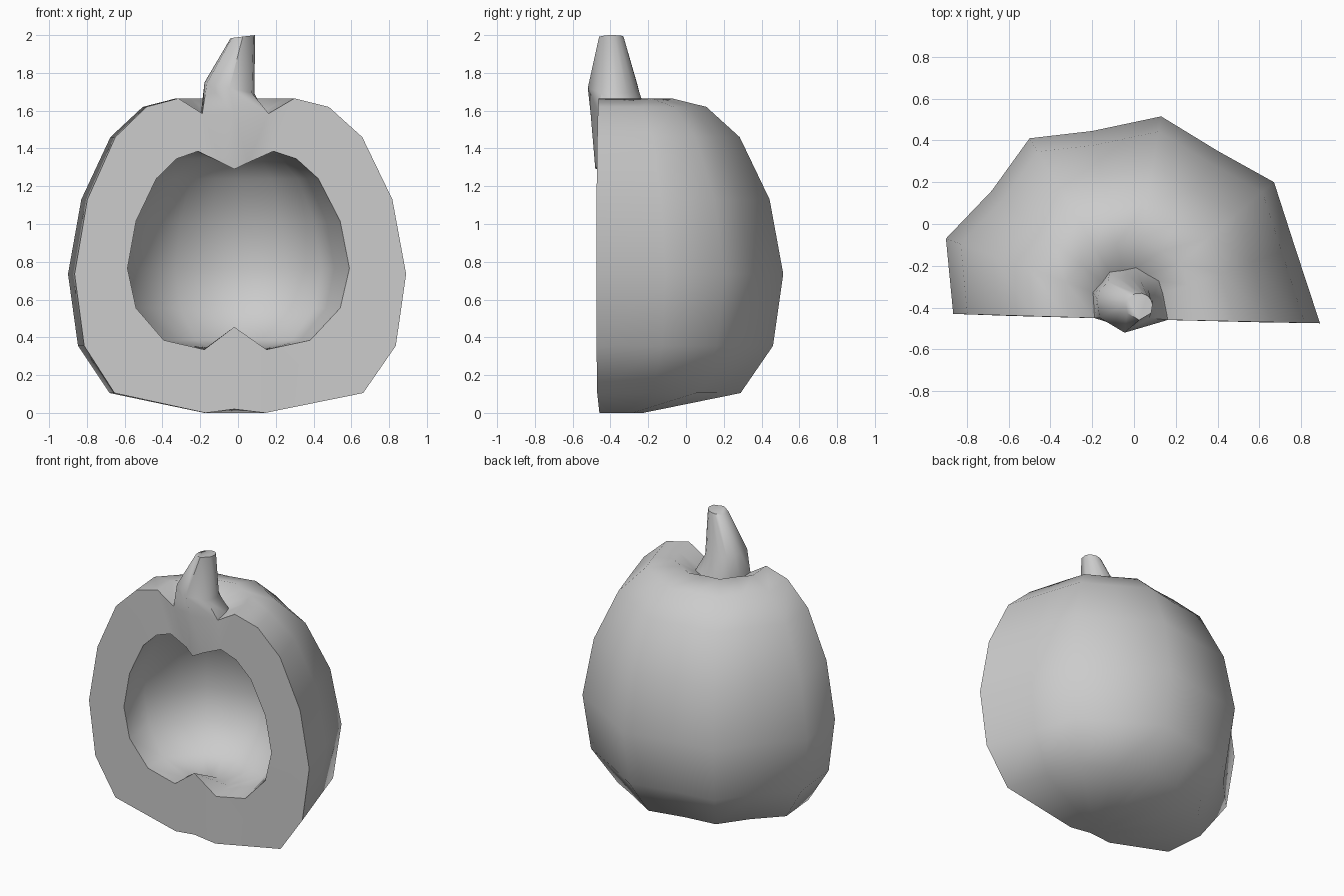
import bpy, bmesh, math

if "Cube" in bpy.data.objects:
    bpy.data.objects.remove(bpy.data.objects["Cube"])

grey = bpy.data.materials.new("plain grey")
grey.use_nodes = True
COLOUR = (0.6, 0.6, 0.6, 1)
grey.diffuse_color = COLOUR
grey.node_tree.nodes["Principled BSDF"].inputs["Base Color"].default_value = COLOUR

# Plan outlines of skin and hollow, from the left cut edge round the back to the right
CX, CY = -0.02, -0.455
SKIN_PLAN = [(-0.865, -0.43), (-0.9, -0.07), (-0.68, 0.16), (-0.5, 0.41), (-0.2, 0.445),
             (0.13, 0.515), (0.4, 0.35), (0.67, 0.2), (0.77, -0.11), (0.89, -0.475)]
HOLLOW_PLAN = [(-0.585, -0.44), (-0.6, -0.19), (-0.45, -0.03), (-0.33, 0.12), (-0.15, 0.16),
               (0.03, 0.22), (0.25, 0.11), (0.44, 0.01), (0.51, -0.2), (0.59, -0.47)]
# Profiles run from top to bottom: (fraction of the plan, height)
SKIN = [(0.2, 1.585), (0.35, 1.665), (0.55, 1.62), (0.745, 1.46), (0.92, 1.13),
        (1, 0.735), (0.94, 0.355), (0.75, 0.105), (0.18, 0)]
HOLLOW = [(0.12, 1.325), (0.34, 1.385), (0.54, 1.345), (0.73, 1.24), (0.92, 1.015),
          (1, 0.765), (0.92, 0.555), (0.66, 0.385), (0.28, 0.335)]
# Stem rings above the crown: (x, y, z, radius, tilt)
STEM = [(-0.045, -0.385, 1.72, 0.135, -0.03), (0.025, -0.395, 1.992, 0.065, 0.008)]


def half_shell(bm, plan, profile, top, bottom):
    """Make the columns of a half shell, each running from pole to pole."""
    first = bm.verts.new((CX, *top))
    last = bm.verts.new((CX, *bottom))
    columns = []
    for i, (x, y) in enumerate(plan):
        # Columns behind the cut converge a little further back
        cy = CY if i in (0, len(plan) - 1) else CY + 0.065
        ring = [bm.verts.new((CX + (x - CX) * f, cy + (y - cy) * f, z)) for f, z in profile]
        columns.append([first] + ring + [last])
    return columns


def join(bm, a, b):
    for i in range(len(a) - 1):
        bm.faces.new(list(dict.fromkeys((a[i], a[i + 1], b[i + 1], b[i]))))


bm = bmesh.new()

# Outer skin, left open at the crown for the stem
skin = half_shell(bm, SKIN_PLAN, SKIN, (-0.505, 1.585), (-0.46, 0.02))
for a, b in zip(skin, skin[1:]):
    join(bm, a[1:], b[1:])

# Hollow inside
hollow = half_shell(bm, HOLLOW_PLAN, HOLLOW, (-0.48, 1.29), (-0.46, 0.455))
for a, b in zip(hollow, hollow[1:]):
    join(bm, a, b)

# Cut face between skin and hollow
for side in (0, -1):
    join(bm, skin[side], hollow[side])

# Stem growing out of the crown opening and running into the cut face
base = [column[1] for column in skin] + [skin[0][0]]
angles = [math.atan2(v.co.y + 0.36, v.co.x - CX) for v in base]
lower = base
for x, y, z, radius, tilt in STEM:
    upper = [bm.verts.new((x + radius * math.cos(a), y + radius * math.sin(a),
                           z + tilt * math.cos(a))) for a in angles]
    join(bm, lower + lower[:1], upper + upper[:1])
    lower = upper
bm.faces.new(lower)

bmesh.ops.recalc_face_normals(bm, faces=bm.faces)
mesh = bpy.data.meshes.new("half_gourd_with_stem")
bm.to_mesh(mesh)
bm.free()
gourd = bpy.data.objects.new("half_gourd_with_stem", mesh)
bpy.context.collection.objects.link(gourd)
mesh.materials.append(grey)
bpy.ops.object.select_all(action="DESELECT")
gourd.select_set(True)
bpy.context.view_layer.objects.active = gourd
bpy.ops.object.shade_smooth_by_angle(angle=math.radians(60))
